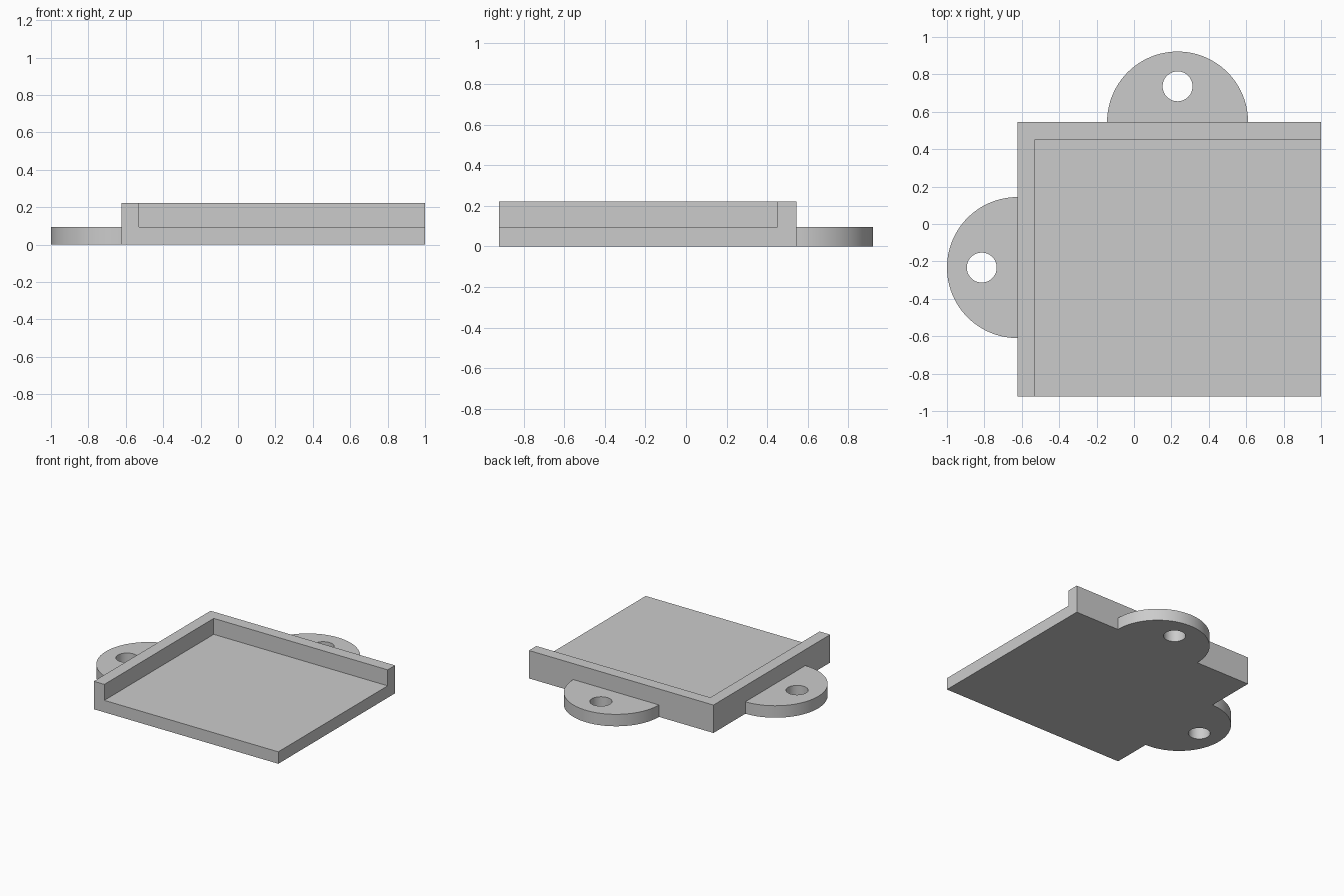
import bpy, bmesh
from math import pi, sin, cos, radians

cube = bpy.data.objects.get("Cube")
if cube:
    bpy.data.objects.remove(cube, do_unlink=True)

FLOOR, TOP, WALL = 0.095, 0.222, 0.093
LEFT, RIGHT, FRONT, BACK = 1.0, -0.623, -0.922, 0.545
TAB_R, HOLE_R, HOLE_OFFSET = 0.377, 0.08, 0.191

grey = bpy.data.materials.new("light grey")
grey.use_nodes = True
colour = (0.6, 0.6, 0.6, 1)
grey.diffuse_color = colour
grey.node_tree.nodes["Principled BSDF"].inputs["Base Color"].default_value = colour


def prism(name, outline, z0, z1):
    """Extrude a counter-clockwise outline from z0 to z1."""
    bm = bmesh.new()
    face = bm.faces.new([bm.verts.new((x, y, z0)) for x, y in outline])
    top = bmesh.ops.extrude_face_region(bm, geom=[face])["geom"]
    verts = [v for v in top if isinstance(v, bmesh.types.BMVert)]
    bmesh.ops.translate(bm, verts=verts, vec=(0, 0, z1 - z0))
    bmesh.ops.recalc_face_normals(bm, faces=bm.faces)
    mesh = bpy.data.meshes.new(name)
    bm.to_mesh(mesh)
    bm.free()
    mesh.materials.append(grey)
    obj = bpy.data.objects.new(name, mesh)
    bpy.context.collection.objects.link(obj)
    return obj


def rect(x0, x1, y0, y1):
    return [(x0, y0), (x1, y0), (x1, y1), (x0, y1)]


def arc(cx, cy, r, start, sweep, steps, closed=False):
    count = steps if closed else steps + 1
    angles = [start + sweep * i / steps for i in range(count)]
    return [(cx + r * cos(a), cy + r * sin(a)) for a in angles]


def cut(obj, cutter):
    """Subtract the cutter, apply the cut and discard the cutter."""
    cutter.hide_render = True
    mod = obj.modifiers.new("cut", 'BOOLEAN')
    mod.operation = 'DIFFERENCE'
    mod.solver = 'EXACT'
    mod.object = cutter
    bpy.ops.object.select_all(action='DESELECT')
    bpy.context.view_layer.objects.active = obj
    obj.select_set(True)
    bpy.ops.object.modifier_apply(modifier=mod.name)
    bpy.data.objects.remove(cutter, do_unlink=True)


# Tray: a square block with a pocket that leaves a wall on two sides
tray = prism("corner_tray", rect(RIGHT, LEFT, FRONT, BACK), 0, TOP)
pocket = prism("pocket_cutter",
               rect(RIGHT + WALL, LEFT + 1, FRONT - 1, BACK - WALL), FLOOR, TOP + 1)
cut(tray, pocket)

# Half-round mounting tabs, each with a screw hole
for name, cx, cy, out in (("back_tab", 0.233, BACK, pi / 2),
                          ("right_tab", RIGHT, -0.233, pi)):
    tab = prism(name, arc(cx, cy, TAB_R, out - pi / 2, pi, 48), 0, FLOOR)
    hx, hy = cx + HOLE_OFFSET * cos(out), cy + HOLE_OFFSET * sin(out)
    hole = prism("hole_cutter", arc(hx, hy, HOLE_R, 0, 2 * pi, 48, True), -1, 1)
    cut(tab, hole)
    bpy.ops.object.shade_smooth_by_angle(angle=radians(30))
